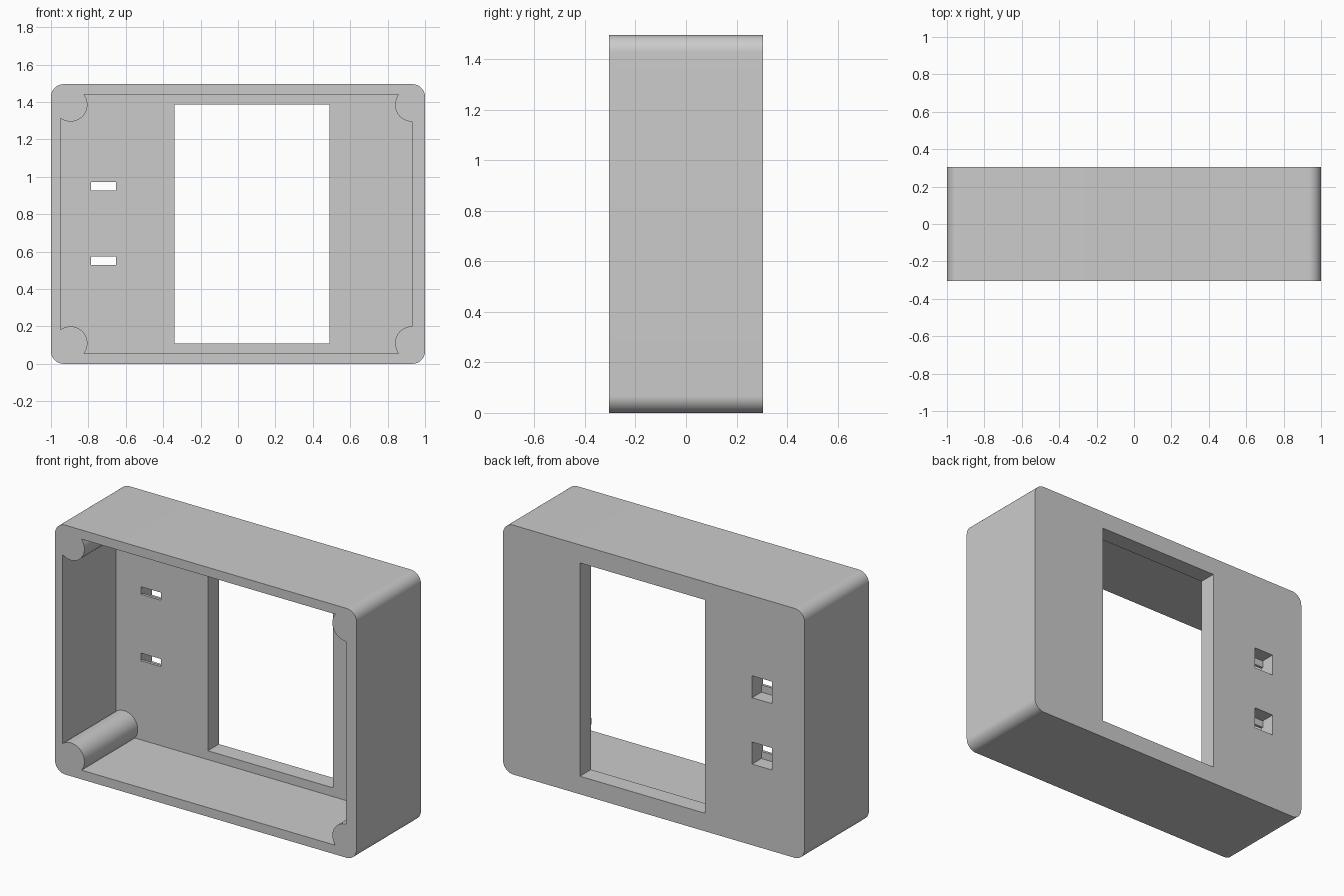
import bpy, bmesh, math

cube = bpy.data.objects.get("Cube")
if cube:
    bpy.data.objects.remove(cube, do_unlink=True)

HEIGHT, FRONT, BACK = 1.495, -0.305, 0.305
FLOOR = 0.2            # inner face of the back panel
RECESS_FLOOR = 0.217   # thin web left in front of each recess

grey = bpy.data.materials.new("light grey plastic")
grey.use_nodes = True
grey.diffuse_color = (0.6, 0.6, 0.6, 1)
grey.node_tree.nodes["Principled BSDF"].inputs["Base Color"].default_value = (0.6, 0.6, 0.6, 1)


def prism(name, outline, y0, y1):
    """Extrude an outline of (x, z) points from y0 to y1."""
    bm = bmesh.new()
    face = bm.faces.new([bm.verts.new((x, y0, z)) for x, z in outline])
    new = bmesh.ops.extrude_face_region(bm, geom=[face])["geom"]
    verts = [g for g in new if isinstance(g, bmesh.types.BMVert)]
    bmesh.ops.translate(bm, verts=verts, vec=(0, y1 - y0, 0))
    bmesh.ops.recalc_face_normals(bm, faces=bm.faces)
    mesh = bpy.data.meshes.new(name)
    bm.to_mesh(mesh)
    bm.free()
    mesh.materials.append(grey)
    obj = bpy.data.objects.new(name, mesh)
    bpy.context.collection.objects.link(obj)
    return obj


def rectangle(x0, x1, z0, z1):
    return [(x0, z0), (x1, z0), (x1, z1), (x0, z1)]


def arc(cx, cz, sx, sz, r, a0, a1, steps=20):
    """Arc whose local axes are flipped by the signs sx and sz."""
    angles = [a0 + (a1 - a0) * i / steps for i in range(steps + 1)]
    return [(cx + sx * r * math.cos(a), cz + sz * r * math.sin(a)) for a in angles]


CORNERS = [(-1, -1), (1, -1), (1, 1), (-1, 1)]


def rounded_outline(r):
    points = []
    for sx, sz in CORNERS:
        cz = HEIGHT / 2 + sz * (HEIGHT / 2 - r)
        part = arc(sx * (1 - r), cz, sx, sz, r, 0, math.pi / 2)
        points += part if sx * sz > 0 else part[::-1]
    return points


def cavity_outline(left, right, margin, post_r, post_inset):
    """Rectangular cavity bitten into by a round screw post at each corner."""
    points = []
    for sx, sz in CORNERS:
        cx = left + post_inset if sx < 0 else right
        dx = post_inset if sx < 0 else 0
        cz = HEIGHT / 2 + sz * (HEIGHT / 2 - margin - post_inset)
        start = math.acos(-dx / post_r)
        end = -math.asin(post_inset / post_r)
        part = arc(cx, cz, -sx, -sz, post_r, start, end)
        points += part if sx * sz > 0 else part[::-1]
    return points


# Outer shell and the openings cut from it
housing = prism("housing", rounded_outline(0.067), FRONT, BACK)
cutters = [
    prism("cavity_cutter", cavity_outline(-0.95, 0.93, 0.055, 0.09, 0.055), FRONT - 0.1, FLOOR),
    prism("window_cutter", rectangle(-0.34, 0.49, 0.108, 1.387), 0.1, BACK + 0.1),
]
# Two slots, each opening into a square recess at the back
for z in (0.552, 0.95):
    cutters.append(prism("recess_cutter", rectangle(-0.785, -0.652, z - 0.066, z + 0.066),
                         RECESS_FLOOR, BACK + 0.1))
    cutters.append(prism("slot_cutter", rectangle(-0.785, -0.652, z - 0.023, z + 0.023),
                         0.1, 0.26))

bpy.context.view_layer.objects.active = housing
for cutter in cutters:
    cutter.hide_render = True
    cut = housing.modifiers.new(cutter.name, "BOOLEAN")
    cut.operation = "DIFFERENCE"
    cut.solver = "EXACT"
    cut.object = cutter
    bpy.ops.object.modifier_apply(modifier=cut.name)
    bpy.data.objects.remove(cutter, do_unlink=True)

# Smooth the rounded corners and posts, keep the edges sharp
bpy.ops.object.select_all(action="DESELECT")
housing.select_set(True)
bpy.ops.object.shade_smooth_by_angle(angle=math.radians(30))
